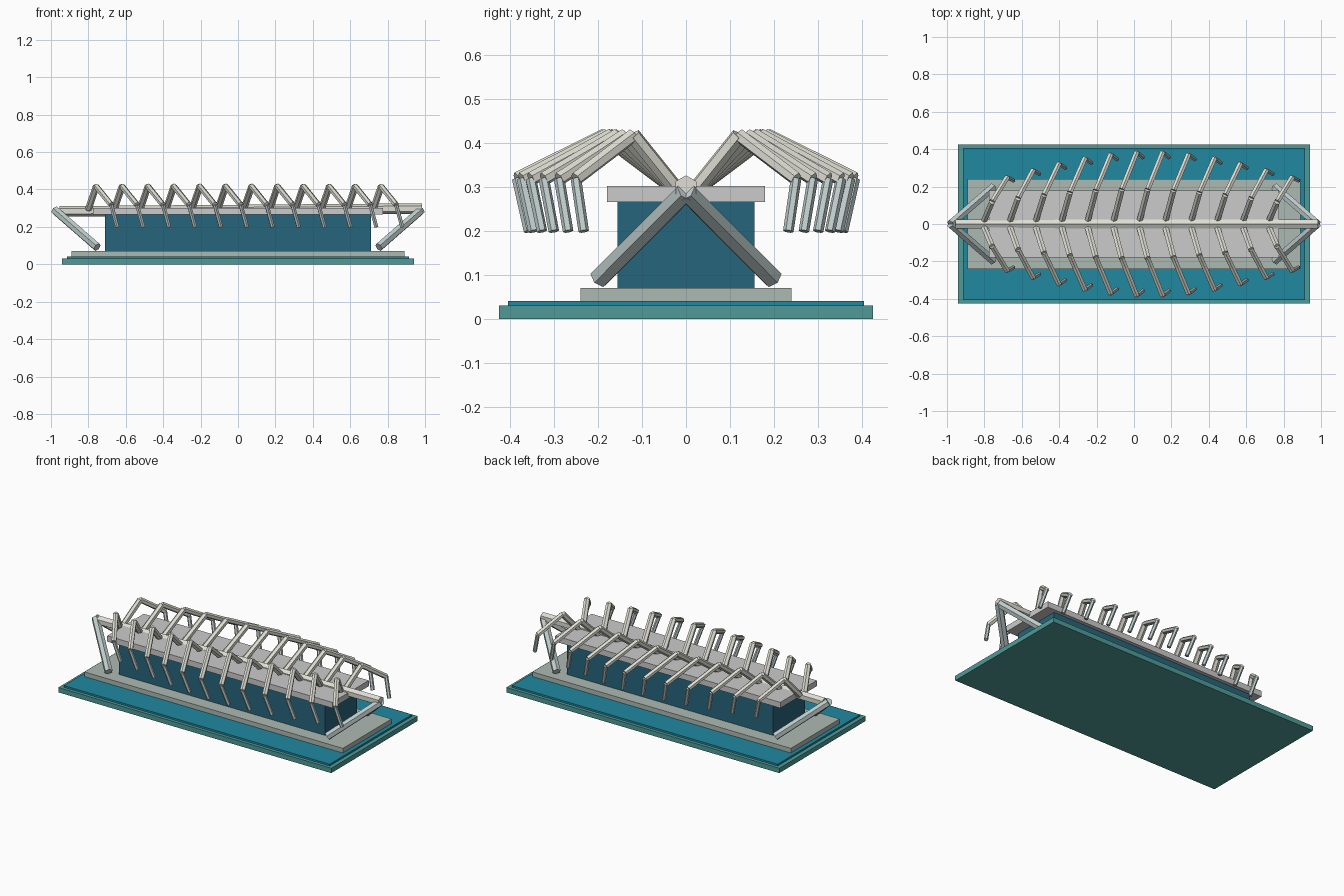
import bpy, math
from mathutils import Vector

if "Cube" in bpy.data.objects:
    bpy.data.objects.remove(bpy.data.objects["Cube"])


def mat(name, rgb):
    m = bpy.data.materials.new(name)
    m.diffuse_color = (*rgb, 1)
    m.use_nodes = True
    m.node_tree.nodes["Principled BSDF"].inputs["Base Color"].default_value = m.diffuse_color
    return m


TEAL = mat("teal_edge", (0.08, 0.33, 0.31))
WATER = mat("water", (0.014, 0.25, 0.35))
STONE = mat("stone", (0.42, 0.49, 0.45))
GLASS = mat("dark_glass", (0.02, 0.13, 0.20))
ROOF = mat("roof_grey", (0.56, 0.58, 0.55))
BONE = mat("bone_white", (0.73, 0.73, 0.66))
STEEL = mat("pale_steel", (0.52, 0.61, 0.60))


def box(name, hx, hy, z0, z1, m):
    bpy.ops.mesh.primitive_cube_add(size=1, location=(0, 0, (z0 + z1) / 2))
    o = bpy.context.object
    o.name = name
    o.scale = (2 * hx, 2 * hy, z1 - z0)
    o.data.materials.append(m)


def bar(name, a, b, r, m, sides=6):
    a, b = Vector(a), Vector(b)
    d = b - a
    bpy.ops.mesh.primitive_cylinder_add(vertices=sides, radius=r, depth=d.length,
                                        location=(a + b) / 2)
    o = bpy.context.object
    o.name = name
    o.rotation_euler = d.to_track_quat('Z', 'Y').to_euler()
    o.data.materials.append(m)


# Stepped base, hall and roof
box("base_slab", 0.94, 0.425, 0.0, 0.03, TEAL)
box("reflecting_pool", 0.915, 0.405, 0.03, 0.041, WATER)
box("plinth", 0.89, 0.24, 0.041, 0.07, STONE)
box("glass_hall", 0.71, 0.156, 0.07, 0.266, GLASS)
box("roof_slab", 0.775, 0.179, 0.266, 0.302, ROOF)

# Slightly sloping ridge beam
bar("ridge_beam", (-0.955, 0, 0.283), (0.985, 0, 0.298), 0.028, BONE)

# Splayed legs at both ends
for end in (-1, 1):
    for side in (-1, 1):
        bar("end_leg", (end * 0.98, 0, 0.29), (end * 0.753, side * 0.197, 0.092),
            0.024, STEEL)

# Twelve bent ribs per side, longest in the middle
N = 12
for i in range(N):
    x = -0.80 + 0.1385 * i
    reach = 0.25 + 0.135 * math.sin(math.pi * i / (N - 1))
    for s in (-1, 1):
        root = (x, s * 0.022, 0.295)
        elbow = (x + 0.042, s * reach * 0.48, 0.417)
        outer = (x + 0.122, s * reach, 0.318)
        tip = (x + 0.155, s * reach * 0.93, 0.199)
        bar("rib_lower", root, elbow, 0.018, BONE)
        bar("rib_upper", elbow, outer, 0.016, BONE)
        bar("rib_finger", outer, tip, 0.012, STEEL)
